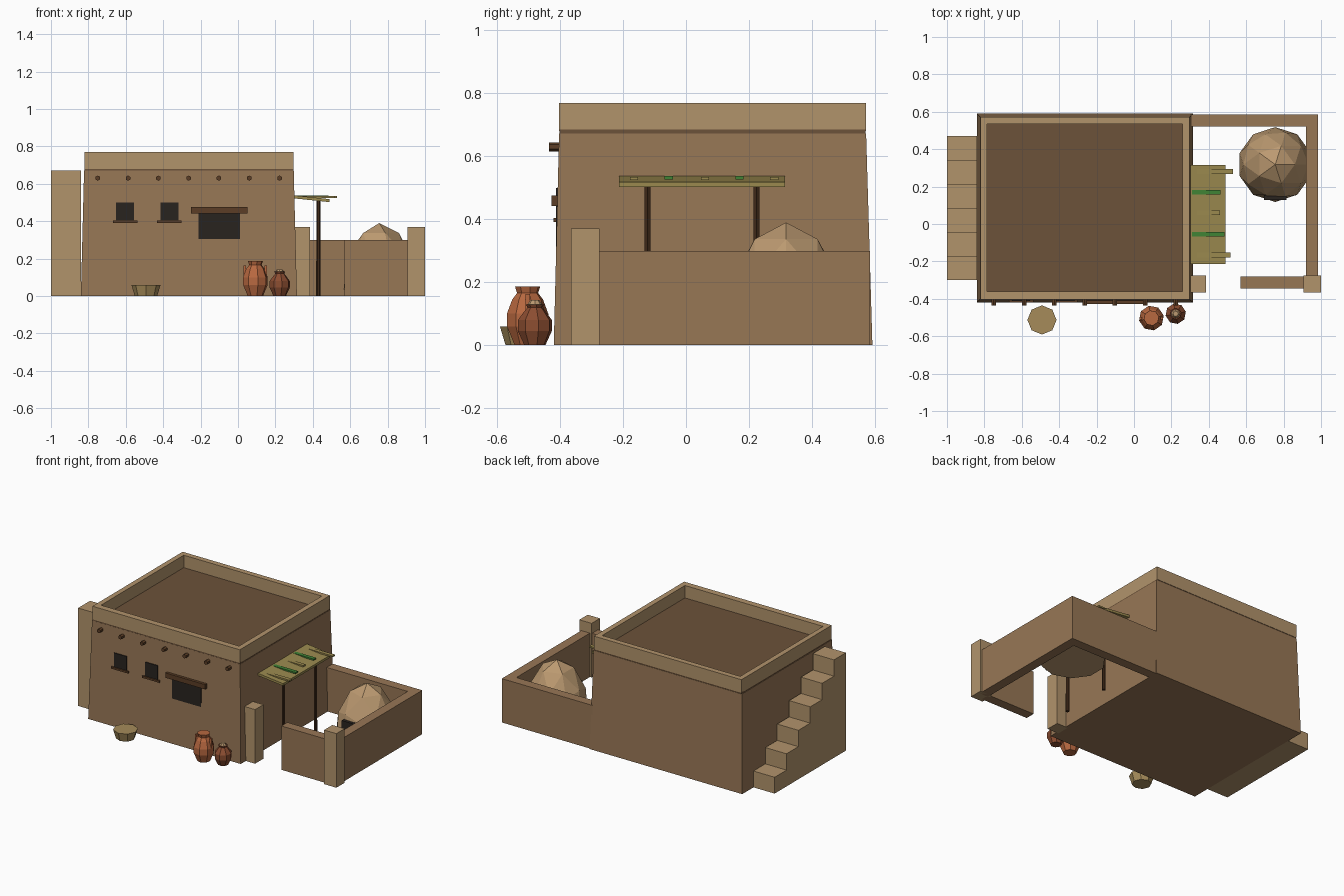
import bpy, bmesh, math
from mathutils import Matrix

if "Cube" in bpy.data.objects:
    bpy.data.objects.remove(bpy.data.objects["Cube"])


def mat(name, r, g, b):
    m = bpy.data.materials.new(name)
    m.diffuse_color = tuple((c / 255) ** 2.2 for c in (r, g, b)) + (1,)
    m.use_nodes = True
    m.node_tree.nodes["Principled BSDF"].inputs["Base Color"].default_value = m.diffuse_color
    return m


MUD = mat("mud", 150, 118, 86)
TAN = mat("light_mud", 176, 146, 107)
ROOF = mat("roof_mud", 108, 83, 60)
DARK = mat("opening_dark", 45, 40, 36)
WOOD = mat("wood", 92, 64, 42)
POLE = mat("pole_wood", 66, 46, 31)
REED = mat("reed", 154, 137, 80)
GREEN = mat("palm_green", 66, 130, 56)
CLAY = mat("clay", 182, 104, 66)
CLAY2 = mat("dark_clay", 138, 78, 52)
BASKET = mat("basket", 164, 138, 90)
OVEN = mat("oven_clay", 186, 152, 112)


def finish(name, bm, material):
    bmesh.ops.recalc_face_normals(bm, faces=bm.faces)
    me = bpy.data.meshes.new(name)
    bm.to_mesh(me)
    bm.free()
    me.materials.append(material)
    ob = bpy.data.objects.new(name, me)
    bpy.context.collection.objects.link(ob)
    return ob


def box(name, x, y, z, material):
    """Box from (min, max) ranges."""
    bm = bmesh.new()
    bmesh.ops.create_cube(bm, size=1)
    for v in bm.verts:
        v.co = [r[0] if c < 0 else r[1] for c, r in zip(v.co, (x, y, z))]
    return finish(name, bm, material)


def lathe(name, x, y, profile, material, sides=8, turn=0.0):
    """Closed faceted solid of revolution from (radius, z) points."""
    bm = bmesh.new()
    rings = []
    for r, z in profile:
        rings.append([bm.verts.new((x + r * math.cos(turn + k * math.tau / sides),
                                    y + r * math.sin(turn + k * math.tau / sides), z))
                      for k in range(sides)])
    for a, b in zip(rings, rings[1:]):
        for k in range(sides):
            j = (k + 1) % sides
            bm.faces.new((a[k], a[j], b[j], b[k]))
    bm.faces.new(rings[0])
    bm.faces.new(rings[-1])
    return finish(name, bm, material)


# House body with battered walls
body = box("house_body", (-0.84, 0.315), (-0.42, 0.592), (0, 0.672), MUD)
for v in body.data.vertices:
    if v.co.z > 0.3:
        v.co.x = -0.823 if v.co.x < 0 else 0.298
        v.co.y = -0.403 if v.co.y < 0 else 0.572

# Roof slab and parapet ring
box("roof_slab", (-0.82, 0.296), (-0.402, 0.57), (0.665, 0.685), ROOF)
PZ = (0.68, 0.77)
box("parapet_front", (-0.82, 0.296), (-0.403, -0.36), PZ, TAN)
box("parapet_back", (-0.82, 0.296), (0.535, 0.572), PZ, TAN)
box("parapet_left", (-0.82, -0.785), (-0.36, 0.535), PZ, TAN)
box("parapet_right", (0.26, 0.296), (-0.36, 0.535), PZ, TAN)

# Roof beam ends
for i in range(7):
    bm = bmesh.new()
    bmesh.ops.create_cone(bm, cap_ends=True, segments=6, radius1=0.014, radius2=0.014,
                          depth=0.06,
                          matrix=Matrix.Translation((-0.75 + i * 0.162, -0.405, 0.63))
                          @ Matrix.Rotation(math.pi / 2, 4, 'X'))
    finish("roof_beam", bm, WOOD)

# Windows with sills, door with lintel
for x in (-0.603, -0.367):
    box("window", (x - 0.048, x + 0.048), (-0.413, -0.38), (0.40, 0.50), DARK)
    box("window_sill", (x - 0.065, x + 0.065), (-0.421, -0.38), (0.391, 0.404), WOOD)
box("doorway", (-0.21, 0.01), (-0.4125, -0.38), (0.305, 0.45), DARK)
box("door_lintel", (-0.25, 0.05), (-0.427, -0.38), (0.442, 0.475), WOOD)

# Outside stairs, one stepped profile extruded sideways
bm = bmesh.new()
n, run, rise = 6, 0.77 / 6, 0.67 / 6
pts = [(-0.30, 0), (0.47, 0)]
for i in range(n):
    pts += [(0.47 - i * run, (i + 1) * rise), (0.47 - (i + 1) * run, (i + 1) * rise)]
f = bm.faces.new([bm.verts.new((-1.0, y, z)) for y, z in pts])
ext = bmesh.ops.extrude_face_region(bm, geom=[f])
for v in ext["geom"]:
    if isinstance(v, bmesh.types.BMVert):
        v.co.x = -0.84
finish("outside_stairs", bm, TAN)

# Courtyard walls and gate posts
box("yard_wall_back", (0.30, 0.985), (0.52, 0.585), (0, 0.30), MUD)
box("yard_wall_right", (0.92, 0.985), (-0.30, 0.52), (0, 0.30), MUD)
box("yard_wall_front", (0.57, 0.93), (-0.345, -0.28), (0, 0.30), MUD)
for x0, x1 in ((0.30, 0.385), (0.907, 1.0)):
    box("gate_post", (x0, x1), (-0.365, -0.275), (0, 0.37), TAN)

# Sloping reed awning, poles and laid branches
awning = box("awning", (0.30, 0.49), (-0.213, 0.315), (0.0, 0.016), REED)
for v in awning.data.vertices:
    v.co.z += 0.522 if v.co.x < 0.4 else 0.502
for y in (-0.122, 0.224):
    lathe("awning_pole", 0.43, y, [(0.012, 0), (0.011, 0.51)], POLE, 6)
for y, x1, m in ((0.28, 0.528, REED), (0.17, 0.463, GREEN), (0.06, 0.46, REED),
                 (-0.055, 0.483, GREEN), (-0.165, 0.515, REED)):
    x0 = 0.30 if m is GREEN else 0.31
    box("awning_branch", (x0, x1), (y - 0.013, y + 0.013),
        (0.527, 0.537) if m is GREEN else (0.524, 0.534), m)

# Domed oven with flat base and dark mouth
bm = bmesh.new()
bmesh.ops.create_icosphere(bm, subdivisions=2, radius=1)
low = [v for v in bm.verts if v.co.z < -0.1]
bmesh.ops.delete(bm, geom=low, context='VERTS')
bmesh.ops.holes_fill(bm, edges=[e for e in bm.edges if e.is_boundary], sides=0)
for v in bm.verts:
    v.co = (0.755 + 0.2 * v.co.x, 0.318 + 0.2 * v.co.y, 0.035 + 0.355 * max(v.co.z, 0))
finish("domed_oven", bm, OVEN)
box("oven_mouth", (0.695, 0.815), (0.128, 0.22), (0.04, 0.19), DARK)

# Clay jars and upturned basket
lathe("large_jar", 0.093, -0.503,
      [(0.042, 0), (0.067, 0.06), (0.067, 0.1), (0.05, 0.145), (0.034, 0.166), (0.041, 0.187)],
      CLAY, 8, 0.2)
for s in (-1, 1):
    box("jar_handle", (0.093 + s * 0.056 - 0.007, 0.093 + s * 0.056 + 0.007),
        (-0.51, -0.496), (0.10, 0.163), CLAY)
lathe("small_jar", 0.223, -0.48,
      [(0.034, 0), (0.055, 0.045), (0.055, 0.08), (0.034, 0.108), (0.024, 0.12), (0.03, 0.13)],
      CLAY2, 8, 0.2)
lathe("jar_lid", 0.223, -0.48, [(0.025, 0.128), (0.014, 0.143)], OVEN, 8)
lathe("basket", -0.492, -0.513, [(0.06, 0), (0.078, 0.06)], BASKET, 8)
